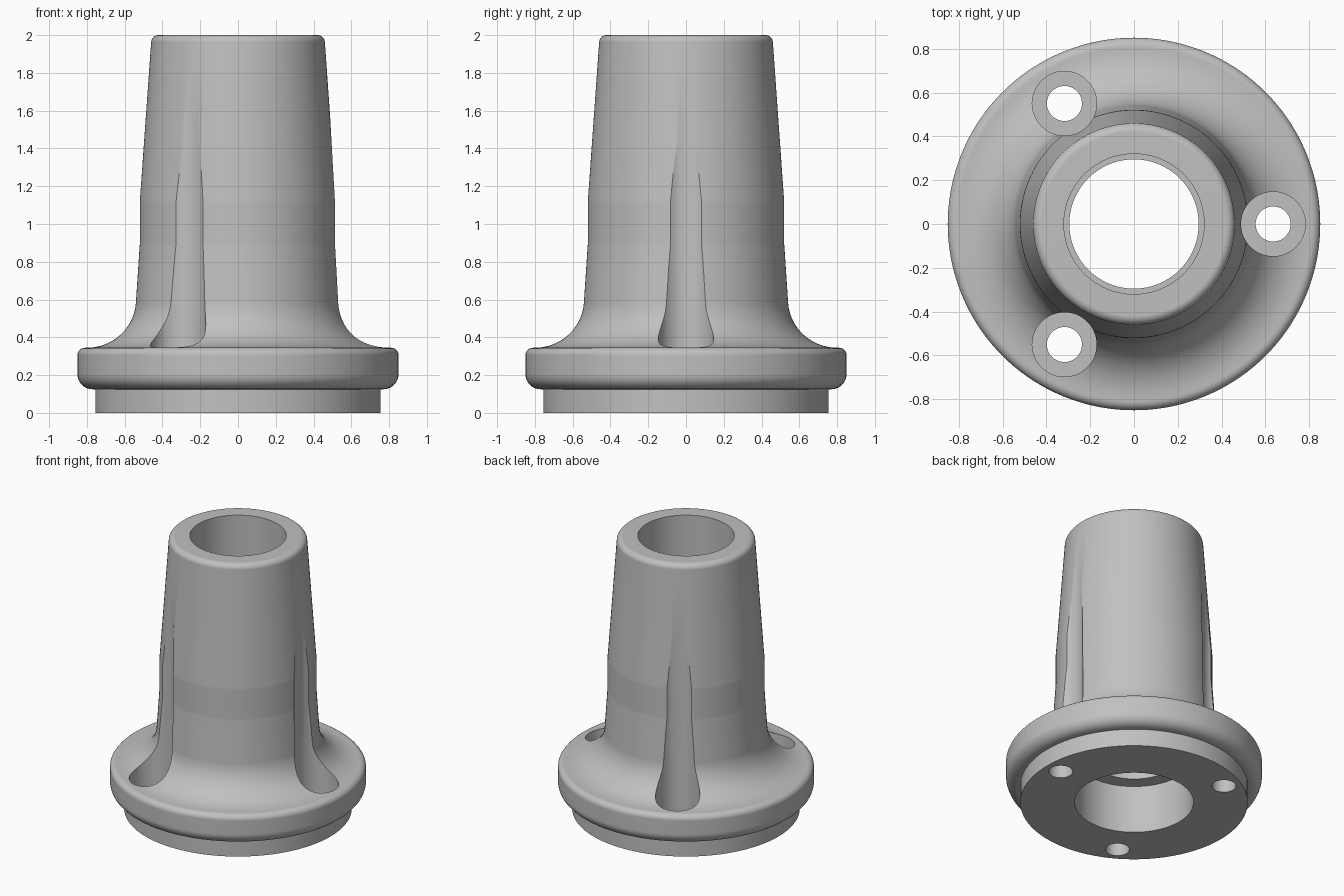
import bpy, bmesh
from math import sin, cos, radians, tau

cube = bpy.data.objects.get("Cube")
if cube:
    bpy.data.objects.remove(cube, do_unlink=True)

SEGMENTS = 144

grey = bpy.data.materials.new("plain grey")
grey.use_nodes = True
COLOUR = (0.53, 0.53, 0.53, 1)
grey.diffuse_color = COLOUR
grey.node_tree.nodes["Principled BSDF"].inputs["Base Color"].default_value = COLOUR


def arc(cx, cz, rx, rz, start, end, steps):
    """Points (radius, height) on an elliptical arc, angles in degrees."""
    angles = [radians(start + (end - start) * i / steps) for i in range(steps + 1)]
    return [(cx + rx * cos(a), cz + rz * sin(a)) for a in angles]


def lathe(name, profile, segments):
    """Closed ring of revolution around z; a point on the axis becomes a pole."""
    bm = bmesh.new()
    verts = [bm.verts.new((r, 0, z)) for r, z in profile]
    edges = [bm.edges.new((verts[i], verts[(i + 1) % len(verts)])) for i in range(len(verts))]
    bmesh.ops.spin(bm, geom=verts + edges, cent=(0, 0, 0), axis=(0, 0, 1),
                   angle=tau, steps=segments, use_duplicate=False)
    bmesh.ops.remove_doubles(bm, verts=bm.verts, dist=1e-5)
    bmesh.ops.recalc_face_normals(bm, faces=bm.faces)
    mesh = bpy.data.meshes.new(name)
    bm.to_mesh(mesh)
    bm.free()
    obj = bpy.data.objects.new(name, mesh)
    bpy.context.collection.objects.link(obj)
    mesh.materials.append(grey)
    return obj


# Flanged sleeve: spigot, rounded flange, flared foot, tapered neck, stepped bore
profile = [(0.395, 0), (0.755, 0), (0.755, 0.125)]
profile += arc(0.77, 0.205, 0.08, 0.08, -90, 0, 8)
profile += arc(0.81, 0.305, 0.04, 0.04, 0, 90, 6)
profile += arc(0.80, 0.60, 0.26, 0.255, 270, 184, 16)
profile += [(0.521, 0.88), (0.52, 0.89), (0.52, 0.90), (0.52, 1.11), (0.52, 1.12), (0.519, 1.13)]
profile += arc(0.42, 1.96, 0.04, 0.04, 4, 90, 8)
profile += [(0.32, 2.0), (0.32, 1.5), (0.295, 1.5), (0.295, 0.35), (0.395, 0.35)]
sleeve = lathe("flanged_sleeve", profile, SEGMENTS)

# Three stepped bolt pockets, cut down the neck and through the flange
cutters = []
for i in range(3):
    angle = i * tau / 3
    shape = [(0, -0.1), (0.08, -0.1), (0.08, 0.15), (0.147, 0.15), (0.147, 2.2), (0, 2.2)]
    cutter = lathe("bolt_pocket_cutter", shape, 64)
    cutter.location = (0.635 * cos(angle), 0.635 * sin(angle), 0)
    cutter.hide_render = True
    cutters.append(cutter)
    cut = sleeve.modifiers.new("bolt pocket", "BOOLEAN")
    cut.operation = "DIFFERENCE"
    cut.solver = "EXACT"
    cut.object = cutter

bpy.context.view_layer.update()
for obj in bpy.context.selected_objects:
    obj.select_set(False)
sleeve.select_set(True)
bpy.context.view_layer.objects.active = sleeve
for modifier in list(sleeve.modifiers):
    bpy.ops.object.modifier_apply(modifier=modifier.name)
for cutter in cutters:
    bpy.data.objects.remove(cutter, do_unlink=True)

# Smooth shading with crisp machined edges
bpy.ops.object.shade_smooth_by_angle(angle=radians(25))
weighted = sleeve.modifiers.new("even shading", "WEIGHTED_NORMAL")
weighted.keep_sharp = True
